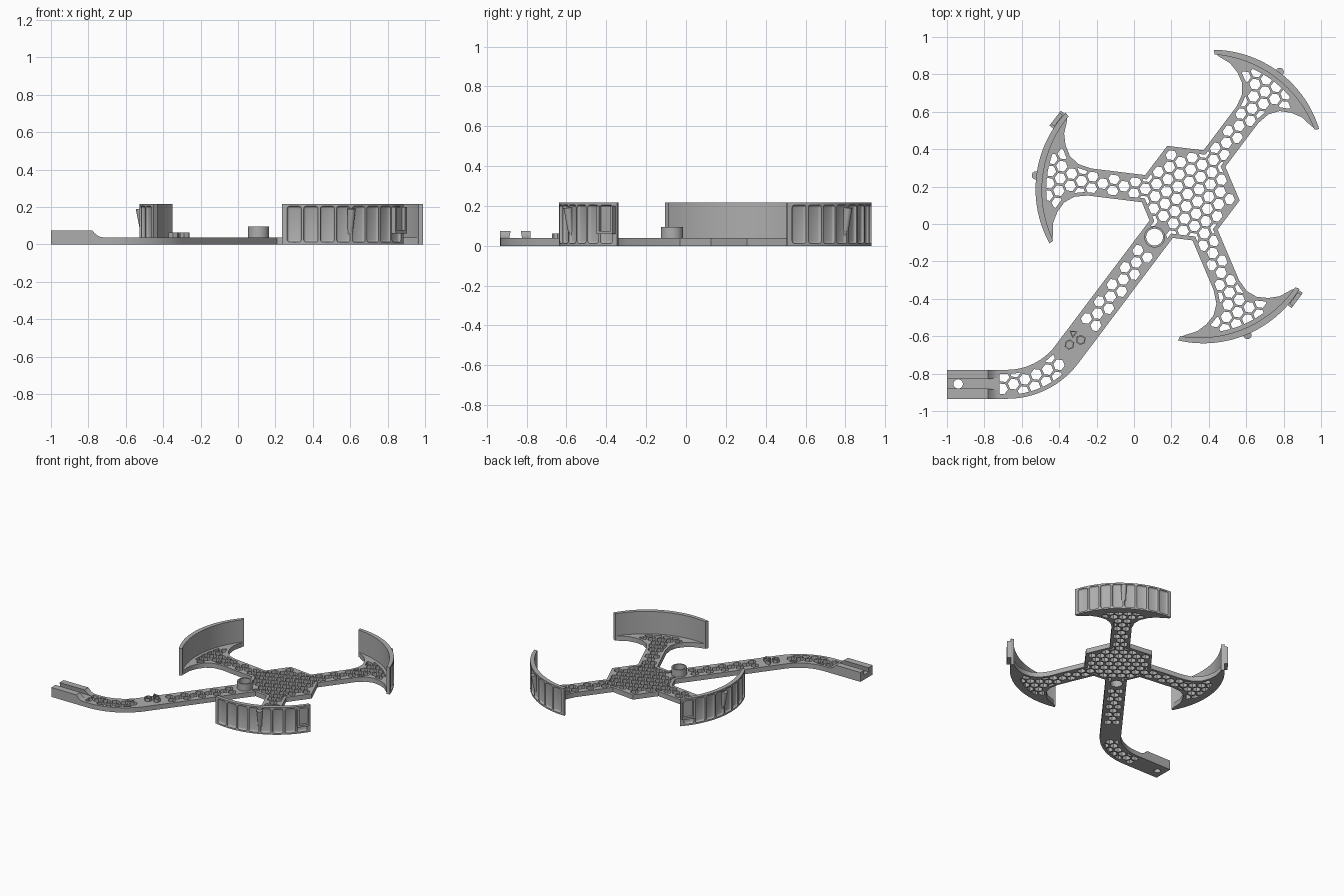
import bpy, bmesh
from math import sin, cos, radians, sqrt, hypot
from mathutils import Matrix, Vector

if "Cube" in bpy.data.objects:
    bpy.data.objects.remove(bpy.data.objects["Cube"])

grey = bpy.data.materials.new("plain grey")
grey.use_nodes = True
COLOUR = (0.42, 0.42, 0.42, 1)
grey.diffuse_color = COLOUR
grey.node_tree.nodes["Principled BSDF"].inputs["Base Color"].default_value = COLOUR

HUB = Vector((0.287, 0.16))
ARMS = (53, 173, 293)
HANDLE = 233
THICK, WALL_H = 0.038, 0.217
ARC_OFF, ARC_R, ARC_HALF = 0.215, 0.6, 36


def polar(r, deg, c=(0, 0)):
    return (c[0] + r * cos(radians(deg)), c[1] + r * sin(radians(deg)))


def arc(r, a, b, n, c=(0, 0)):
    return [polar(r, a + (b - a) * i / n, c) for i in range(n + 1)]


def place(u, v, deg):
    """Point at distance u along an arm and v to its side."""
    c, s = cos(radians(deg)), sin(radians(deg))
    return (HUB.x + u * c - v * s, HUB.y + u * s + v * c)


def finish(name, bm):
    bmesh.ops.recalc_face_normals(bm, faces=bm.faces[:])
    me = bpy.data.meshes.new(name)
    bm.to_mesh(me)
    bm.free()
    me.materials.append(grey)
    ob = bpy.data.objects.new(name, me)
    bpy.context.collection.objects.link(ob)
    return ob


def prisms(name, outlines, z0, z1, matrix=None, bevel=0):
    bm = bmesh.new()
    for pts in outlines:
        face = bm.faces.new([bm.verts.new((x, y, z0)) for x, y in pts])
        ext = bmesh.ops.extrude_face_region(bm, geom=[face])["geom"]
        for v in ext:
            if isinstance(v, bmesh.types.BMVert):
                v.co.z = z1
    if bevel:
        bmesh.ops.bevel(bm, geom=bm.edges[:], offset=bevel, segments=3,
                        profile=0.5, affect='EDGES')
    if matrix:
        bmesh.ops.transform(bm, matrix=matrix, verts=bm.verts[:])
    return finish(name, bm)


def tube(name, c, ro, ri, z0, z1, n, turn=0):
    bm = bmesh.new()
    loops = [[bm.verts.new((*polar(r, turn + 360 * i / n, c), z)) for i in range(n)]
             for r, z in ((ro, z0), (ro, z1), (ri, z1), (ri, z0))]
    for k in range(4):
        a, b = loops[k], loops[(k + 1) % 4]
        for i in range(n):
            j = (i + 1) % n
            bm.faces.new((a[i], a[j], b[j], b[i]))
    return finish(name, bm)


def boolean(ob, cutter, op='DIFFERENCE'):
    mod = ob.modifiers.new("cut", 'BOOLEAN')
    mod.operation, mod.solver, mod.object = op, 'EXACT', cutter
    bpy.context.view_layer.objects.active = ob
    bpy.ops.object.modifier_apply(modifier=mod.name)
    bpy.data.objects.remove(cutter)


# Outline of the whole flat frame, inset by m
FLARE = [(0.53, 0.073), (0.60, 0.088), (0.65, 0.125), (0.68, 0.18), (0.695, 0.24), (0.688, 0.31)]


def arm_outline(deg, m):
    hub_r, w = 0.28 - m * 1.155, 0.073 - m
    side = [(hub_r - w * 0.577, w)]
    side += [(u + 0.6 * m, v - 0.8 * m) for u, v in (FLARE[:4] if m else FLARE)]
    r, a = (0.565 - m, 16) if m else (0.58, 35)
    tip = arc(r, -a, a, 14, (ARC_OFF, 0))
    path = [(u, -v) for u, v in side] + tip + side[::-1]
    return [place(u, v, deg) for u, v in path]


BEND = Vector((-0.679, -0.457))


def handle_outline(m):
    h = 0.0775 - m
    u = 0.28 - m * 1.155 - h * 0.577
    end = -0.72 if m else -1.0
    mid = BEND.y - 0.4
    return ([place(u, -h, HANDLE)] + arc(0.4 - h, -37, -90, 14, BEND)
            + [(end, mid + h), (end, mid - h)]
            + arc(0.4 + h, -90, -37, 14, BEND) + [place(u, h, HANDLE)])


def outline(m):
    corner = 0.28 - m * 1.155
    return (arm_outline(53, m) + [place(corner, 0, 113)] + arm_outline(173, m)
            + handle_outline(m) + arm_outline(293, m) + [place(corner, 0, 353)])


def inside(p, poly):
    hit = False
    for (ax, ay), (bx, by) in zip(poly, poly[1:] + poly[:1]):
        if (ay > p[1]) != (by > p[1]) and p[0] < (bx - ax) * (p[1] - ay) / (by - ay) + ax:
            hit = not hit
    return hit


# Frame plate with honeycomb openings
RING = (0.11, -0.07)
inner = outline(0.022)
PITCH = 0.066
hexes = []
for i in range(-30, 31):
    for j in range(-30, 31):
        e1, e2 = polar(PITCH, 83), polar(PITCH, 23)
        du, dv = i * e1[0] + j * e2[0], i * e1[1] + j * e2[1]
        c = (HUB.x + du, HUB.y + dv)
        d = polar(1, HANDLE)
        along = du * d[0] + dv * d[1]
        if 0.88 < along < 1.13 or hypot(c[0] - RING[0], c[1] - RING[1]) < 0.085:
            continue
        pts = [polar(0.031, 53 + 60 * k, c) for k in range(6)]
        if sum(inside(p, inner) for p in pts + [c]) >= 3:
            hexes.append(pts)
plate = prisms("frame_plate", [outline(0)], 0, THICK)
cells = prisms("cell_cutter", hexes, -0.05, 0.09)
boolean(cells, prisms("inset_cutter", [inner], -0.1, 0.15), 'INTERSECT')
boolean(plate, cells)
holes = [arc(0.046, 0, 350, 35, RING), arc(0.025, 0, 345, 23, (-0.94, -0.855))]
boolean(plate, prisms("hole_cutter", holes, -0.05, 0.09))

# Ring collar and small clip bosses
tube("ring_collar", RING, 0.056, 0.045, 0, 0.095, 36)
tube("clip_boss_1", (-0.345, -0.645), 0.028, 0.02, 0.03, 0.063, 6, 23)
tube("clip_boss_2", (-0.285, -0.62), 0.028, 0.02, 0.03, 0.063, 6, 23)
tube("clip_boss_3", (-0.325, -0.585), 0.025, 0.015, 0.03, 0.063, 3, 23)

# Handle end block with a dovetail slot
slope = [(-0.78 + 0.06 * t, THICK + 0.037 * (1 - t) ** 2) for t in (0, 0.25, 0.5, 0.75, 1)]
block = prisms("handle_block", [[(-1, 0.02), (-1, 0.075)] + slope + [(-0.72, 0.02)]],
               0.7795, 0.9345, Matrix.Rotation(radians(90), 4, 'X'))
slot = [(-0.892, 0.01), (-0.818, 0.01), (-0.832, 0.09), (-0.878, 0.09)]
to_x = Matrix(((0, 0, 1, 0), (1, 0, 0, 0), (0, 1, 0, 0), (0, 0, 0, 1)))
boolean(block, prisms("slot_cutter", [slot], -1.1, -0.6, to_x))


# Curved guard walls with recessed panels on the outside
def slab(name, r0, r1, width, z0, z1, deg, side=0, bevel=0):
    pts = [(r0, side - width / 2), (r1, side - width / 2),
           (r1, side + width / 2), (r0, side + width / 2)]
    return prisms(name, [pts], z0, z1, Matrix.Rotation(radians(deg), 4, 'Z'), bevel)


def build_wall(name):
    n = 40
    back = []
    for i in range(n + 1):
        t = 1 - 2 * i / n
        back.append(polar(0.565 + 0.01 * t * t, t * (ARC_HALF - 0.5)))
    wall = prisms(name, [arc(ARC_R, -ARC_HALF, ARC_HALF, n) + back], 0, WALL_H)
    for k in range(8):
        boolean(wall, slab("panel_cutter", 0.586, 0.64, 0.076, 0.012, 0.205,
                           (k - 3.5) * 8.5, 0, 0.013))
    return wall


def build_boss(name):
    bm = bmesh.new()
    bmesh.ops.create_cone(bm, cap_ends=True, segments=20, radius1=0.012, radius2=0.022,
                          depth=0.16)
    bmesh.ops.transform(bm, matrix=Matrix.Translation((0.592, 0, 0.112))
                        @ Matrix.Rotation(radians(8), 4, 'Y'), verts=bm.verts[:])
    return finish(name, bm)


for label, deg, bracket in zip(("back", "right", "front"), ARMS, (0, -30.5, 30.5)):
    parts = [build_wall(label + "_guard_wall"), build_boss(label + "_screw_boss")]
    if bracket:
        name = label + "_bracket_"
        for s in (-1, 1):
            parts.append(slab(name + ("side_a" if s < 0 else "side_b"),
                              0.58, 0.624, 0.014, 0.06, 0.2, bracket, s * 0.043))
        parts.append(slab(name + "floor", 0.58, 0.624, 0.09, 0.06, 0.075, bracket))
        parts.append(slab(name + "back", 0.575, 0.603, 0.09, 0.06, 0.2, bracket))
    x, y = place(ARC_OFF, 0, deg)
    for ob in parts:
        ob.location = (x, y, 0)
        ob.rotation_euler.z = radians(deg)

# Smooth the curves, keep the corners sharp
for ob in bpy.context.collection.objects:
    ob.select_set(ob.type == 'MESH' and grey.name in ob.data.materials)
bpy.ops.object.shade_smooth_by_angle(angle=radians(30))
